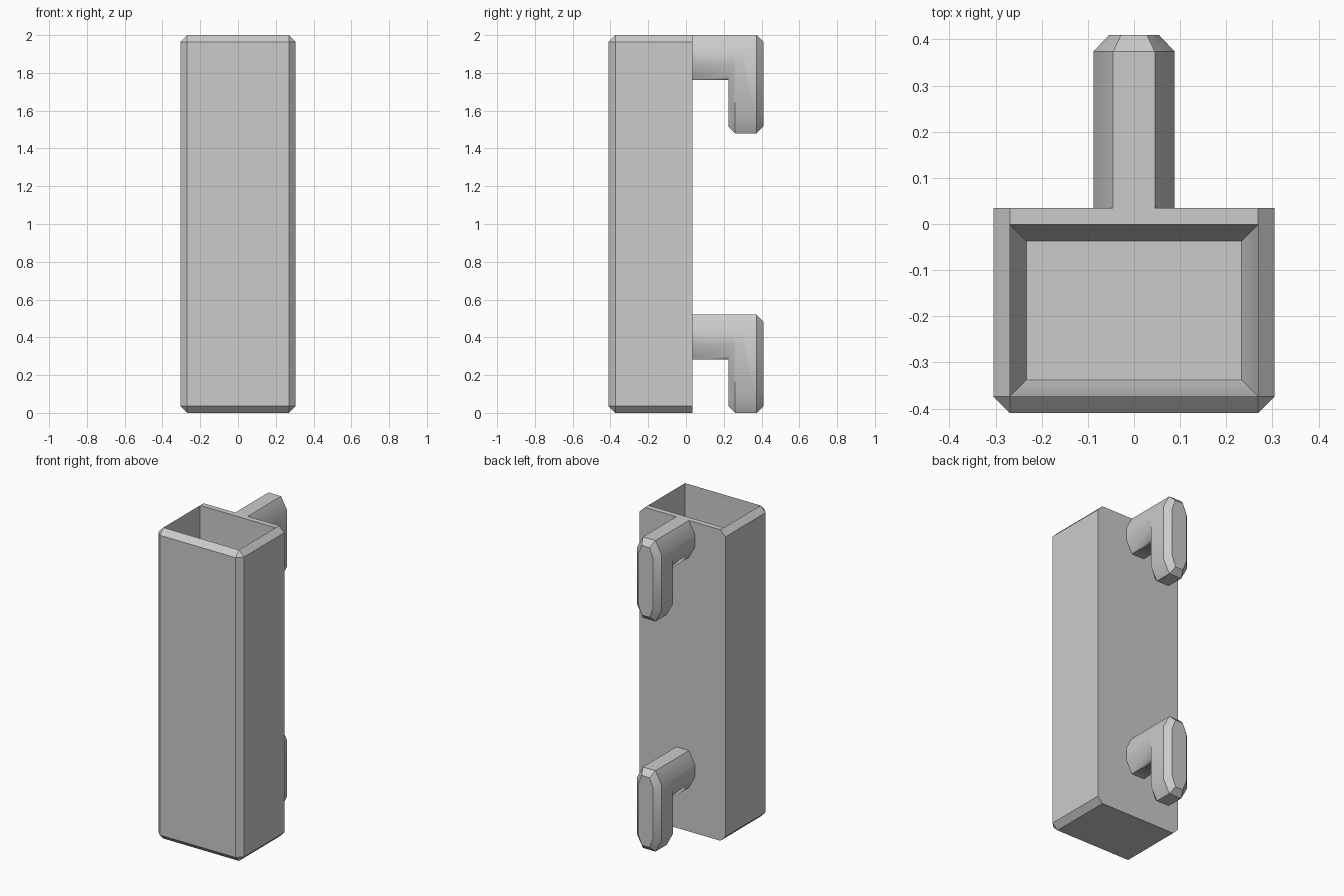
import bpy, bmesh

if "Cube" in bpy.data.objects:
    bpy.data.objects.remove(bpy.data.objects["Cube"])

grey = bpy.data.materials.new("plain_grey")
grey.diffuse_color = (0.6, 0.6, 0.6, 1)
grey.use_nodes = True
grey.node_tree.nodes["Principled BSDF"].inputs["Base Color"].default_value = grey.diffuse_color
C = 0.036  # chamfer size


def finish(name, bm):
    bmesh.ops.recalc_face_normals(bm, faces=bm.faces)
    mesh = bpy.data.meshes.new(name)
    bm.to_mesh(mesh)
    bm.free()
    mesh.materials.append(grey)
    ob = bpy.data.objects.new(name, mesh)
    bpy.context.collection.objects.link(ob)
    bpy.ops.object.select_all(action='DESELECT')
    ob.select_set(True)
    bpy.context.view_layer.objects.active = ob
    bpy.ops.object.shade_smooth_by_angle(angle=0.5236)
    return ob


def loft(bm, rings, cap_start=True, cap_end=True):
    """Join rings of equal point count with quads and cap the ends."""
    loops = [[bm.verts.new(p) for p in ring] for ring in rings]
    n = len(loops[0])
    for a, b in zip(loops, loops[1:]):
        for i in range(n):
            j = (i + 1) % n
            bm.faces.new((a[i], a[j], b[j], b[i]))
    if cap_start:
        bm.faces.new(loops[0])
    if cap_end:
        bm.faces.new(loops[-1])


# Hollow box: outside up, over the rim, then down to the cavity floor
X, YF, YB = 0.305, -0.41, 0.035


def outer(z):
    return [(-X, YB, z), (-X, YF + C, z), (-X + C, YF, z),
            (X - C, YF, z), (X, YF + C, z), (X, YB, z)]


def inset(z, x, yf, yb):
    # front corners doubled so the ring matches the outer one
    return [(-x, yb, z), (-x, yf, z), (-x, yf, z),
            (x, yf, z), (x, yf, z), (x, yb, z)]


bm = bmesh.new()
xi, yi = X - C, YF + C
loft(bm, [inset(0, xi, yi, YB), outer(C), outer(2 - C), inset(2, xi, yi, YB),
          inset(2, xi, yi, YB - C), inset(0.115, xi, yi, YB - C),
          inset(0.04, xi - C, yi + C, YB - 2 * C)])
bmesh.ops.remove_doubles(bm, verts=bm.verts, dist=1e-5)
finish("hollow_box", bm)


# Hooks: a neck from the back wall and a finger hanging down from it
def octagon(y, top, bottom, inset_by=0.0):
    k = inset_by / C
    a, b = 0.045 - 0.017 * k, 0.088 - 0.034 * k
    t, u = top - inset_by, bottom + inset_by
    s = 0.08 - 0.013 * k
    return [(-a, y, t), (a, y, t), (b, y, t - s), (b, y, u + s),
            (a, y, u), (-a, y, u), (-b, y, u + s), (-b, y, t - s)]


def hook(name, top):
    bottom = top - 0.52
    neck = bmesh.new()
    loft(neck, [octagon(YB - 0.01, top, top - 0.238),
                octagon(0.30, top, top - 0.238)])
    neck_ob = finish(name, neck)
    finger = bmesh.new()
    loft(finger, [octagon(0.224, top, bottom, C),
                  octagon(0.224 + C, top, bottom),
                  octagon(0.41 - C, top, bottom),
                  octagon(0.41, top, bottom, C)])
    # the outer end keeps its flat top level with the neck
    for v in finger.verts:
        if v.co.y > 0.40 and v.co.z > top - C - 0.001:
            v.co.z = top - C
    finger_ob = finish(name + "_finger", finger)
    # fuse the two solids into one surface
    mod = neck_ob.modifiers.new("fuse", 'BOOLEAN')
    mod.operation = 'UNION'
    mod.solver = 'EXACT'
    mod.object = finger_ob
    bpy.context.view_layer.objects.active = neck_ob
    bpy.ops.object.modifier_apply(modifier=mod.name)
    bpy.data.objects.remove(finger_ob)


hook("upper_hook", 2.0)
hook("lower_hook", 0.52)
